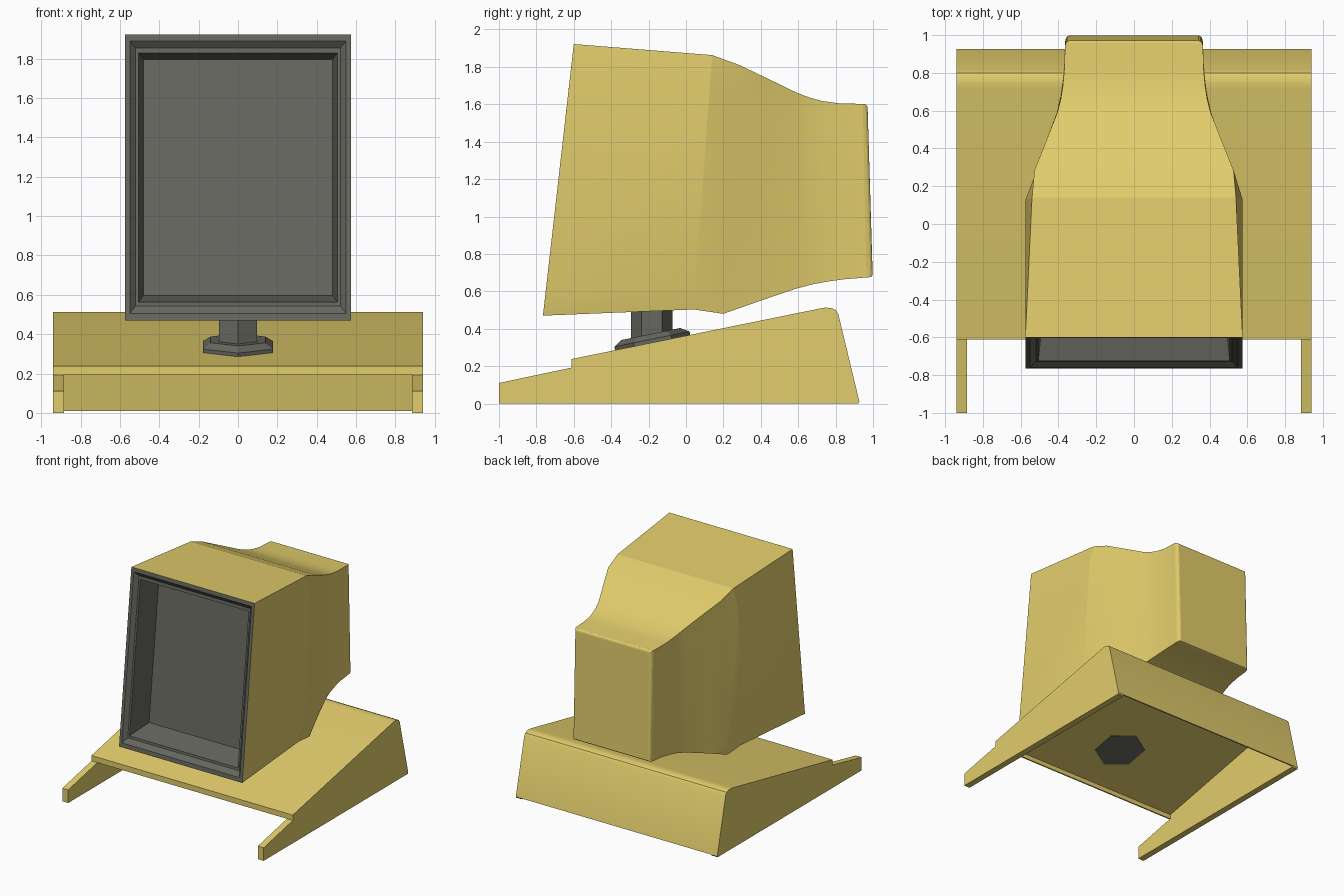
import bpy, bmesh, math
from mathutils import Matrix

if "Cube" in bpy.data.objects:
    bpy.data.objects.remove(bpy.data.objects["Cube"])


def material(name, rgb):
    m = bpy.data.materials.new(name)
    m.diffuse_color = (*rgb, 1)
    m.use_nodes = True
    m.node_tree.nodes["Principled BSDF"].inputs["Base Color"].default_value = m.diffuse_color
    return m


YELLOW = material("mustard plastic", (0.76, 0.61, 0.15))
GREY = material("dark grey", (0.137, 0.137, 0.117))


def loft(name, rings, mat, cap_start=True, cap_end=True, matrix=None, smooth=None):
    """Skin a list of equal-length point rings into one mesh."""
    bm = bmesh.new()
    vs = [[bm.verts.new(p) for p in r] for r in rings]
    n = len(rings[0])
    for a, b in zip(vs, vs[1:]):
        for i in range(n):
            j = (i + 1) % n
            bm.faces.new((a[i], a[j], b[j], b[i]))
    if cap_start:
        bm.faces.new(vs[0][::-1])
    if cap_end:
        bm.faces.new(vs[-1])
    bmesh.ops.recalc_face_normals(bm, faces=bm.faces)
    me = bpy.data.meshes.new(name)
    bm.to_mesh(me)
    bm.free()
    me.materials.append(mat)
    ob = bpy.data.objects.new(name, me)
    bpy.context.collection.objects.link(ob)
    if matrix:
        me.transform(matrix)
    if smooth:
        bpy.ops.object.select_all(action='DESELECT')
        ob.select_set(True)
        bpy.context.view_layer.objects.active = ob
        bpy.ops.object.shade_smooth_by_angle(angle=math.radians(smooth))
    return ob


def prism(name, profile, x0, x1, mat, smooth=None):
    """Extrude a (y, z) profile along x."""
    return loft(name, [[(x, y, z) for y, z in profile] for x in (x0, x1)], mat, smooth=smooth)


# Wedge stand: two side walls with forward arms, and a thin bent panel with a front lip
crest = [(0.715, 0.508), (0.745, 0.513), (0.775, 0.511), (0.80, 0.501), (0.814, 0.480)]
inner = [(0.80, 0.480), (0.79, 0.492), (0.77, 0.501), (0.745, 0.503), (0.715, 0.498)]
wall = [(-1, 0), (-1, 0.11), (-0.612, 0.192), (-0.612, 0.238)] + crest + [(0.927, 0.01), (0.92, 0)]
for side, x in (("left", -0.94), ("right", 0.885)):
    prism(side + "_stand_wall", wall, x, x + 0.055, YELLOW, smooth=25)
panel = ([(-0.612, 0.192), (-0.612, 0.238)] + crest + [(0.927, 0.01), (0.915, 0.01)]
         + inner + [(-0.60, 0.230), (-0.60, 0.192)])
prism("stand_panel", panel, -0.885, 0.885, YELLOW, smooth=25)


# Hexagonal swivel foot, tilted to the slope, and upright neck
def hexagon(r, z):
    return [(r * math.sin(k * math.pi / 3), r * math.cos(k * math.pi / 3), z) for k in range(6)]


loft("swivel_foot", [hexagon(r, z) for r, z in ((0.205, -0.014), (0.205, 0.02), (0.16, 0.048))], GREY,
     matrix=Matrix.Translation((0, -0.178, 0.325)) @ Matrix.Rotation(math.atan(0.203), 4, 'X'))
loft("neck", [hexagon(0.112, z) for z in (0.34, 0.52)], GREY,
     matrix=Matrix.Translation((0, -0.183, 0)))

# Monitor case stations: top y, top z, bottom y, bottom z, corner half width, mid half width
stations = [
    (-0.600, 1.922, -0.765, 0.470, 0.575, 0.575),
    (0.140, 1.863, 0.040, 0.503, 0.540, 0.575),
    (0.285, 1.810, 0.200, 0.480, 0.527, 0.517),
    (0.440, 1.736, 0.390, 0.547, 0.465, 0.463),
    (0.590, 1.663, 0.590, 0.615, 0.406, 0.408),
    (0.660, 1.636, 0.680, 0.638, 0.388, 0.389),
    (0.730, 1.617, 0.760, 0.653, 0.377, 0.377),
    (0.820, 1.605, 0.850, 0.665, 0.369, 0.369),
    (0.945, 1.602, 0.965, 0.674, 0.365, 0.365),
    (0.960, 1.600, 0.985, 0.676, 0.360, 0.360),
    (0.968, 1.593, 0.994, 0.680, 0.353, 0.353),
    (0.971, 1.582, 0.998, 0.688, 0.342, 0.342),
]


def case_ring(yt, zt, yb, zb, xc, xm):
    right = []
    for f, x in ((0, xc), (0.08, xm), (0.88, xm), (1, xc)):
        right.append((x, yb + (yt - yb) * f, zb + (zt - zb) * f))
    return right + [(-x, y, z) for x, y, z in reversed(right)]


loft("monitor_case", [case_ring(*s) for s in stations], YELLOW, cap_start=False, smooth=11)


# Stepped bezel and recessed screen: half width, bottom z, top z, depth
def bezel_ring(x, z0, z1, d):
    y0, y1 = [-0.765 + (z - 0.47) * 0.1136 + d for z in (z0, z1)]
    return [(-x, y0, z0), (x, y0, z0), (x, y1, z1), (-x, y1, z1)]


bezel = [
    (0.575, 0.470, 1.922, 0),
    (0.550, 0.505, 1.890, 0),
    (0.520, 0.543, 1.855, 0.03),
    (0.505, 0.563, 1.828, 0.03),
    (0.480, 0.597, 1.797, 0.25),
]
screen = loft("bezel_and_screen", [bezel_ring(*b) for b in bezel], GREY, cap_start=False)
# Make the open shell face outwards (towards the viewer at -y)
if screen.data.polygons[-1].normal.y > 0:
    screen.data.flip_normals()
